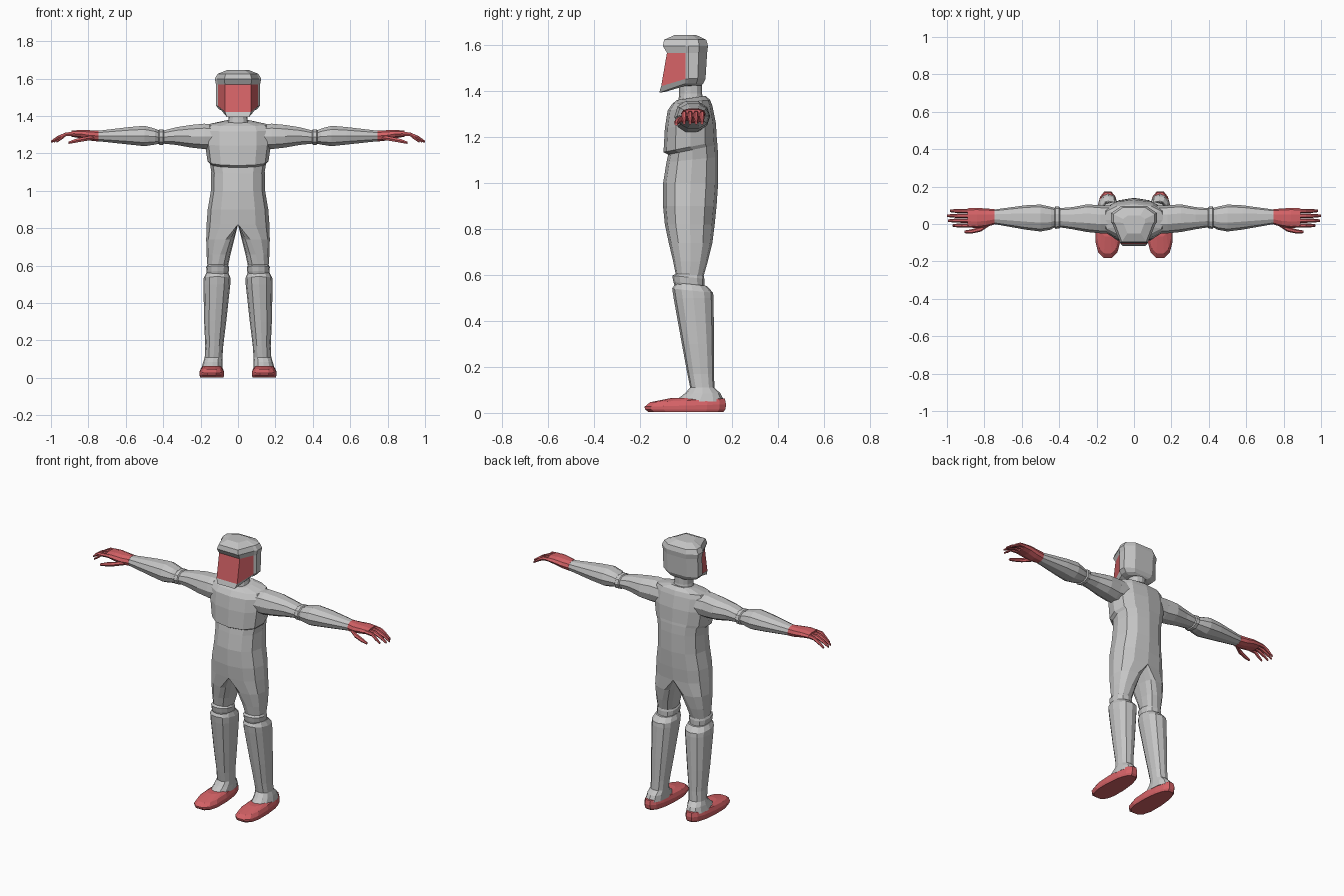
import bpy, bmesh, math


def material(name, rgb):
    m = bpy.data.materials.new(name)
    m.diffuse_color = (*rgb, 1)
    return m


GREY = material("suit grey", (0.56, 0.56, 0.56))
RED = material("muted red", (0.66, 0.122, 0.133))


def power(v, p):
    return math.copysign(abs(v) ** (2 / p), v)


def ring(z, xi, xc, xo, yf, yb, p=2.3, tilt=0.0, taper=0.0, n=12):
    """Horizontal section with separate inner and outer radii around xc."""
    pts = []
    for i in range(n):
        a = 2 * math.pi * i / n
        c, s = power(math.cos(a), p), power(math.sin(a), p)
        x = xc + c * ((xo - xc) if c >= 0 else (xc - xi)) * (1 - taper * s)
        y = (yf + yb) / 2 + s * (yb - yf) / 2
        pts.append((x, y, z + tilt * y))
    return pts


def side_ring(x, y0, y1, z0, z1, p=2.2, n=10):
    """Section across a limb that runs along x."""
    pts = []
    for i in range(n):
        a = 2 * math.pi * i / n
        pts.append((x, (y0 + y1) / 2 + power(math.cos(a), p) * (y1 - y0) / 2,
                    (z0 + z1) / 2 + power(math.sin(a), p) * (z1 - z0) / 2))
    return pts


def loft(name, rings, mat, mirror=False, second=None, rule=None):
    """Skin rings; rule(level, segment) picks faces for the second material."""
    bm = bmesh.new()
    rows = [[bm.verts.new(p) for p in r] for r in rings]
    n = len(rows[0])
    for k in range(len(rows) - 1):
        for i in range(n):
            j = (i + 1) % n
            f = bm.faces.new((rows[k][i], rows[k][j], rows[k + 1][j], rows[k + 1][i]))
            if rule and rule(k, i):
                f.material_index = 1
    bm.faces.new(rows[0][::-1])
    bm.faces.new(rows[-1])
    bmesh.ops.remove_doubles(bm, verts=bm.verts, dist=1e-5)
    bmesh.ops.recalc_face_normals(bm, faces=bm.faces)
    me = bpy.data.meshes.new(name)
    bm.to_mesh(me)
    bm.free()
    me.materials.append(mat)
    if second:
        me.materials.append(second)
    ob = bpy.data.objects.new(name, me)
    bpy.context.collection.objects.link(ob)
    if mirror:
        mod = ob.modifiers.new("mirror", 'MIRROR')
        mod.use_mirror_merge = False
    return ob


# torso with the chest plate ledge and sloping shoulders
loft("torso", [ring(z, -w, 0, w, f, b, 2.4, t) for z, w, f, b, t in [
    (0.82, 0.168, -0.092, 0.125, 0), (0.90, 0.162, -0.10, 0.133, 0),
    (1.00, 0.145, -0.10, 0.14, 0), (1.10, 0.143, -0.085, 0.14, 0.1),
    (1.14, 0.15, -0.078, 0.137, 0.2), (1.155, 0.163, -0.098, 0.135, 0.2),
    (1.25, 0.177, -0.092, 0.13, 0.1), (1.325, 0.177, -0.08, 0.115, 0.1),
    (1.352, 0.165, -0.06, 0.105, 0.1), (1.368, 0.075, -0.04, 0.085, 0.15)]], GREY)

# neck
loft("neck", [ring(z, -w, 0, w, f, b) for z, w, f, b in [
    (1.34, 0.06, -0.035, 0.08), (1.39, 0.05, -0.03, 0.07), (1.45, 0.052, -0.03, 0.07)]], GREY)

# thighs, whose tops match the lower torso
loft("thigh", [ring(z, xi, xc, xo, f, b, 2.4) for z, xi, xc, xo, f, b in [
    (0.82, 0, 0, 0.168, -0.092, 0.125), (0.74, 0.02, 0.065, 0.17, -0.075, 0.115),
    (0.66, 0.04, 0.095, 0.168, -0.056, 0.095),
    (0.59, 0.055, 0.11, 0.163, -0.042, 0.075)]], GREY, True)

# knee bands
loft("knee_band", [ring(z, xi, 0.11, xo, f, b, 2.3, t) for z, xi, xo, f, b, t in [
    (0.605, 0.055, 0.163, -0.045, 0.075, 0), (0.592, 0.047, 0.17, -0.06, 0.08, -0.1),
    (0.565, 0.05, 0.168, -0.055, 0.08, -0.1), (0.54, 0.06, 0.16, -0.045, 0.08, 0)]],
     GREY, True)

# shins down to the ankle cuffs
loft("shin", [ring(z, xi, (xi + xo) / 2, xo, f, b, 2.3, t) for z, xi, xo, f, b, t in [
    (0.562, 0.05, 0.17, -0.045, 0.09, -0.1), (0.535, 0.04, 0.184, -0.06, 0.118, -0.1),
    (0.50, 0.041, 0.185, -0.054, 0.12, 0), (0.30, 0.063, 0.181, -0.018, 0.122, 0),
    (0.17, 0.079, 0.175, 0.006, 0.122, 0), (0.11, 0.083, 0.178, 0.018, 0.124, 0),
    (0.085, 0.084, 0.186, -0.005, 0.15, 0), (0.05, 0.083, 0.195, -0.05, 0.168, 0)]],
     GREY, True)

# shoes: broad toe, narrow heel
loft("shoe", [ring(z, 0.14 - w, 0.14, 0.14 + w, f, b, 2.6, t, 0.14, 14) for z, w, f, b, t in [
    (0.003, 0.062, -0.165, 0.165, 0), (0.015, 0.066, -0.182, 0.175, 0),
    (0.032, 0.066, -0.184, 0.178, 0.03), (0.054, 0.057, -0.16, 0.172, 0.05),
    (0.064, 0.042, -0.07, 0.16, 0)]], RED, True)

# arms with a cinched elbow
loft("arm", [side_ring(*r) for r in [
    (0.10, -0.05, 0.10, 1.225, 1.355), (0.18, -0.05, 0.10, 1.22, 1.362),
    (0.25, -0.043, 0.105, 1.228, 1.355), (0.33, -0.028, 0.09, 1.243, 1.342),
    (0.395, -0.018, 0.085, 1.25, 1.325), (0.40, -0.024, 0.092, 1.244, 1.33),
    (0.42, -0.026, 0.094, 1.243, 1.33), (0.425, -0.018, 0.086, 1.25, 1.325),
    (0.445, -0.03, 0.092, 1.245, 1.335), (0.50, -0.04, 0.104, 1.236, 1.35),
    (0.58, -0.03, 0.10, 1.245, 1.343), (0.75, 0.0, 0.077, 1.264, 1.322)]], GREY, True)

# palms
loft("palm", [side_ring(*r) for r in [
    (0.745, -0.002, 0.079, 1.262, 1.324), (0.79, -0.016, 0.083, 1.267, 1.325),
    (0.84, -0.022, 0.086, 1.28, 1.327), (0.89, -0.018, 0.084, 1.288, 1.322)]], RED, True)


def digit(name, path, r):
    loft(name, [side_ring(x, y - r * k, y + r * k, z - r * k, z + r * k, 2, 6)
                for (x, y, z), k in zip(path, (1, 1, 0.9, 0.55))], RED, True)


# four drooping fingers and a thumb
for i, tip in enumerate((0.97, 0.995, 1.0, 0.985)):
    y = -0.008 + 0.026 * i
    digit("finger", [(0.87, y, 1.306), (0.92, y, 1.302),
                     (0.965 - (1 - tip) * 0.8, y, 1.284), (tip, y, 1.262)], 0.0115)
digit("thumb", [(0.77, 0.005, 1.285), (0.82, -0.028, 1.277),
                (0.87, -0.04, 1.267), (0.905, -0.042, 1.257)], 0.013)

# helmet outline: front pane, side panes, shell rim, back
HALF = [(0.07, -0.1), (0.108, -0.003), (0.118, 0.012), (0.118, 0.06), (0.065, 0.1)]
OUTLINE = HALF + [(-x, y) for x, y in reversed(HALF)]


def helmet_ring(z, sx, front, back, tilt=0.0):
    pts = []
    for x, y in OUTLINE:
        py = y * (front / 0.1 if y < 0 else back / 0.1)
        pts.append((x * sx, py, z + tilt * min(py, 0)))
    return pts


# helmet with a visor across the front and side panes
loft("helmet", [helmet_ring(*r) for r in [
    (1.425, 0.62, 0.09, 0.065, 0.3), (1.435, 0.85, 0.117, 0.075, 0.35),
    (1.455, 1.0, 0.108, 0.085, 0.3), (1.568, 1.0, 0.083, 0.092, 0),
    (1.598, 1.05, 0.101, 0.096, 0), (1.625, 0.93, 0.095, 0.088, 0),
    (1.645, 0.5, 0.05, 0.045, 0)]], GREY, False, RED,
     lambda k, i: k == 2 and i in (0, 8, 9))
